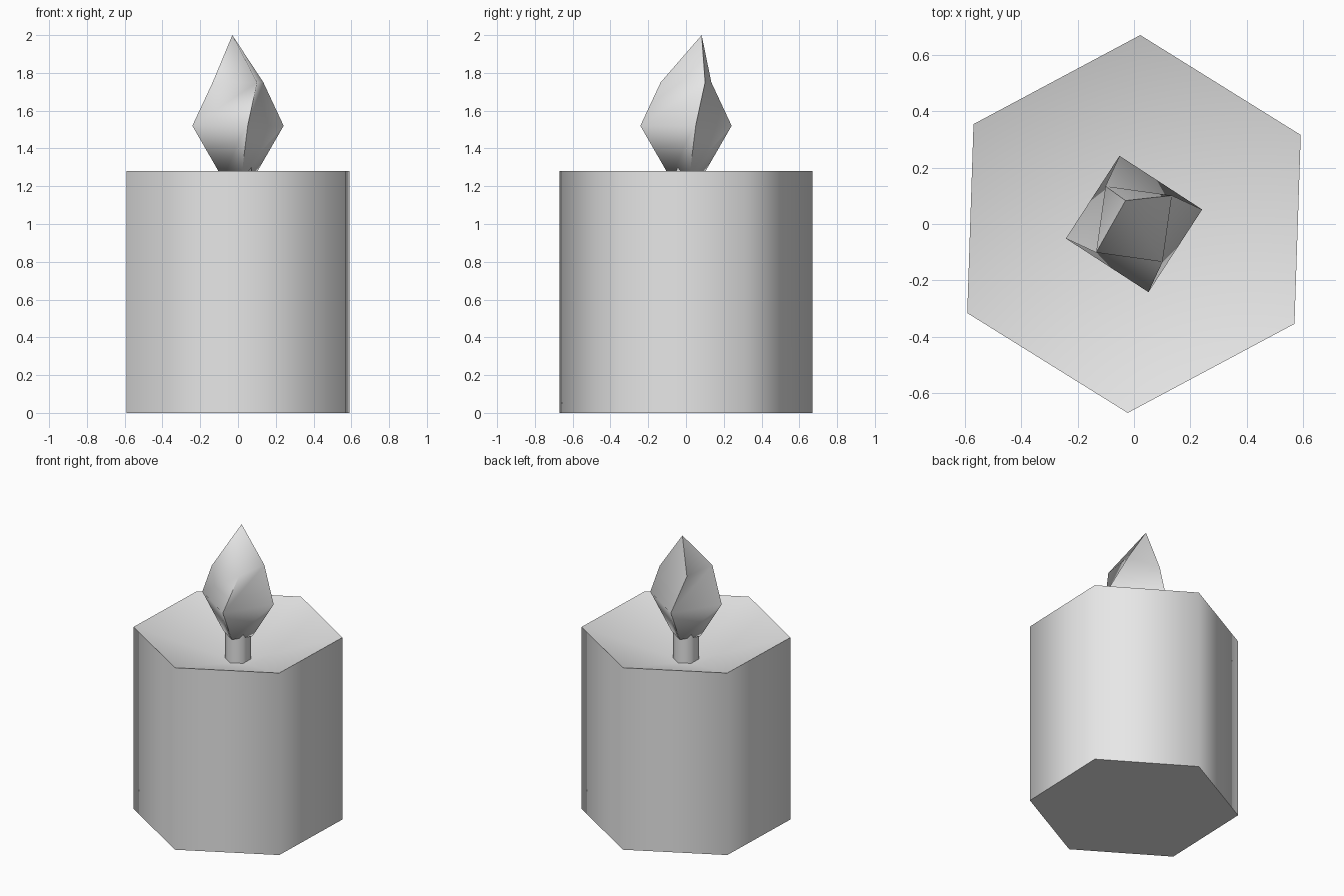
import bpy
import bmesh
from math import cos, sin, radians

cube = bpy.data.objects.get("Cube")
if cube:
    bpy.data.objects.remove(cube, do_unlink=True)

GREY = (0.8, 0.8, 0.8, 1.0)
grey = bpy.data.materials.new("light_grey")
grey.use_nodes = True
grey.diffuse_color = GREY
bsdf = next(n for n in grey.node_tree.nodes if n.type == 'BSDF_PRINCIPLED')
bsdf.inputs["Base Color"].default_value = GREY


def ring(bm, sides, radius, z, turn):
    """Add a ring of vertices, its first corner turned by the given degrees."""
    angles = [radians(turn + 360 * i / sides) for i in range(sides)]
    return [bm.verts.new((radius * cos(a), radius * sin(a), z)) for a in angles]


def loft(name, sides, levels, tip=None, smooth_angle=65):
    """Join (radius, z, turn) rings into a closed form, ending in a tip or a cap."""
    bm = bmesh.new()
    rings = [ring(bm, sides, *level) for level in levels]
    bm.faces.new(rings[0][::-1])
    for low, high in zip(rings, rings[1:]):
        for i in range(sides):
            j = (i + 1) % sides
            bm.faces.new((low[i], low[j], high[j]))
            bm.faces.new((low[i], high[j], high[i]))
    top = rings[-1]
    if tip:
        point = bm.verts.new(tip)
        for i in range(sides):
            bm.faces.new((top[i], top[(i + 1) % sides], point))
    else:
        bm.faces.new(top)
    mesh = bpy.data.meshes.new(name)
    bm.to_mesh(mesh)
    bm.free()
    mesh.materials.append(grey)
    obj = bpy.data.objects.new(name, mesh)
    bpy.context.collection.objects.link(obj)
    bpy.ops.object.select_all(action='DESELECT')
    obj.select_set(True)
    bpy.context.view_layer.objects.active = obj
    bpy.ops.object.shade_smooth_by_angle(angle=radians(smooth_angle))
    return obj


# Six-sided wax body with a top that dips to the wick
loft("wax_body", 6, [(0.67, 0, 28.1), (0.67, 1.28, 28.1)], tip=(0, 0, 1.07))

# Short wick rising from the dip into the flame
loft("wick", 6, [(0.083, 1.05, 28.1), (0.083, 1.31, 28.1)])

# Four-sided flame that twists as it rises to a leaning tip
loft("flame", 4, [(0.1, 1.27, 12), (0.247, 1.52, 12), (0.168, 1.75, 37)],
     tip=(-0.03, 0.083, 2.0), smooth_angle=75)
